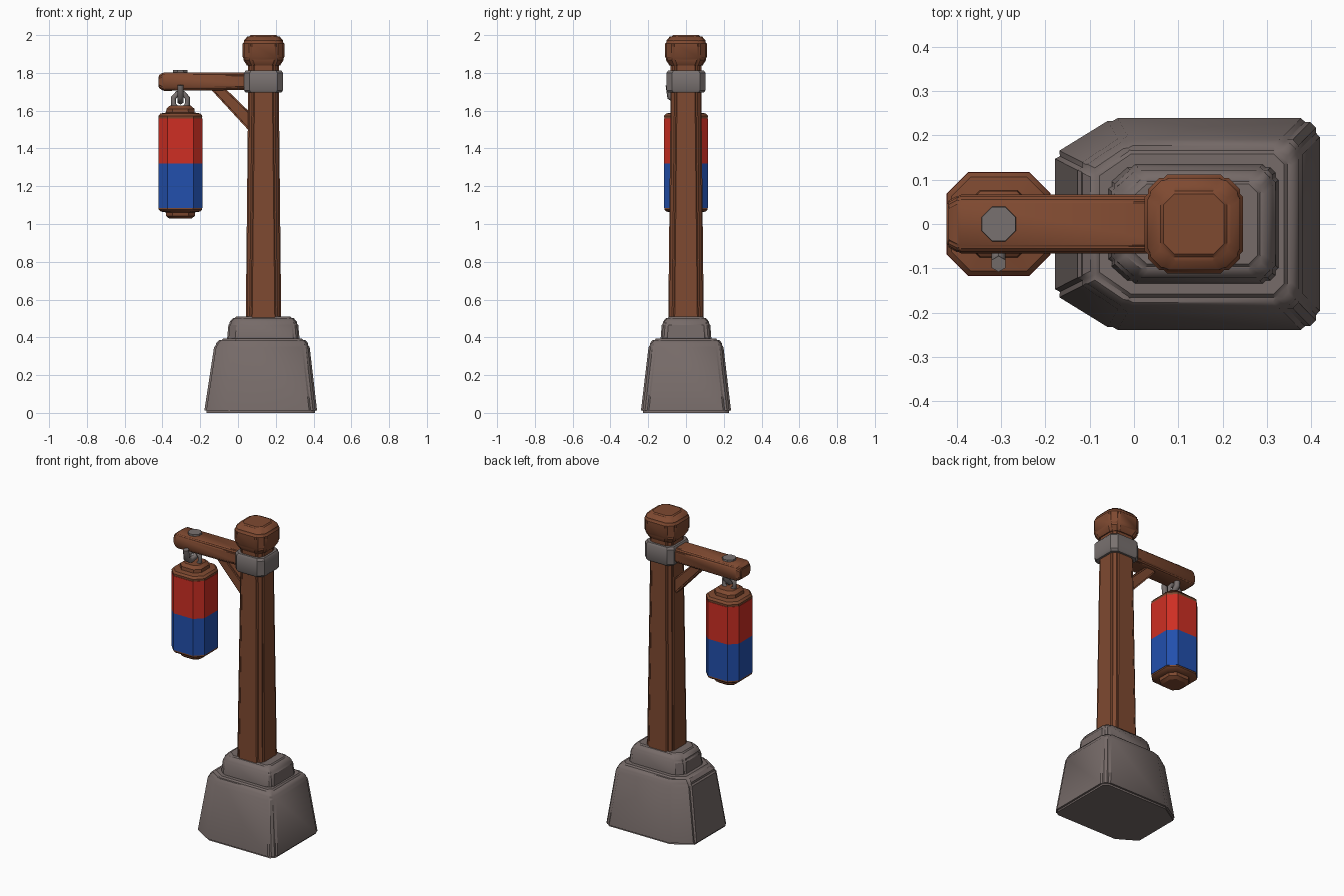
import bpy, bmesh, math
from mathutils import Vector

cube = bpy.data.objects.get("Cube")
if cube:
    bpy.data.objects.remove(cube, do_unlink=True)


def material(name, rgb):
    m = bpy.data.materials.new(name)
    m.use_nodes = True
    m.diffuse_color = (*rgb, 1)
    bsdf = m.node_tree.nodes["Principled BSDF"]
    bsdf.inputs["Base Color"].default_value = (*rgb, 1)
    bsdf.inputs["Roughness"].default_value = 0.8
    return m


WOOD = material("brown wood", (0.21, 0.067, 0.030))
STONE = material("grey stone", (0.18, 0.145, 0.138))
METAL = material("grey metal", (0.19, 0.165, 0.16))
RED = material("red paper", (0.62, 0.028, 0.017))
BLUE = material("blue paper", (0.016, 0.08, 0.42))


def finish(name, bm, mat, bevel=0.0, angle=35):
    """Round the edges a little, shade and link the part."""
    bmesh.ops.recalc_face_normals(bm, faces=bm.faces)
    if bevel:
        sharp = [e for e in bm.edges if e.is_manifold and e.calc_face_angle() > math.radians(20)]
        bmesh.ops.bevel(bm, geom=sharp, offset=bevel, segments=2, affect='EDGES', clamp_overlap=True)
    mesh = bpy.data.meshes.new(name)
    bm.to_mesh(mesh)
    bm.free()
    mesh.materials.append(mat)
    obj = bpy.data.objects.new(name, mesh)
    bpy.context.collection.objects.link(obj)
    bpy.ops.object.select_all(action='DESELECT')
    obj.select_set(True)
    bpy.context.view_layer.objects.active = obj
    bpy.ops.object.shade_smooth_by_angle(angle=math.radians(angle))
    return obj


def octagon(x0, x1, hy, cut, left_x=None, left_y=None):
    """Rectangle with cut corners; the -x corners may be cut differently."""
    lx = cut if left_x is None else left_x
    ly = cut if left_y is None else left_y
    half = [(x0, hy - ly), (x0 + lx, hy), (x1 - cut, hy), (x1, hy - cut)]
    return half + [(x, -y) for x, y in reversed(half)]


def loft(name, rings, mat, bevel=0.0, place=lambda x, y, z: (x, y, z)):
    """Skin a stack of (height, outline) rings and cap both ends."""
    bm = bmesh.new()
    loops = [[bm.verts.new(place(x, y, z)) for x, y in pts] for z, pts in rings]
    for a, b in zip(loops, loops[1:]):
        for i in range(len(a)):
            j = (i + 1) % len(a)
            bm.faces.new((a[i], a[j], b[j], b[i]))
    bm.faces.new(loops[0])
    bm.faces.new(loops[-1])
    return finish(name, bm, mat, bevel)


def stack(name, cx, levels, mat, bevel=0.0):
    """Upright part from (height, half width, corner cut) levels."""
    return loft(name, [(z, octagon(cx - r, cx + r, r, c)) for z, r, c in levels], mat, bevel)


def rod(name, points, radius, mat, closed=False, sides=6):
    """Tube swept along a flat path."""
    pts = [Vector(p) for p in points]
    n = len(pts)
    flat = (pts[1] - pts[0]).cross(pts[2] - pts[1]).normalized()
    bm = bmesh.new()
    loops = []
    for i, p in enumerate(pts):
        ahead = pts[(i + 1) % n] if closed or i < n - 1 else p
        behind = pts[i - 1] if closed or i else p
        side = (ahead - behind).normalized().cross(flat)
        turns = [2 * math.pi * k / sides for k in range(sides)]
        loops.append([bm.verts.new(p + radius * (side * math.cos(t) + flat * math.sin(t))) for t in turns])
    for i in range(n if closed else n - 1):
        a, b = loops[i], loops[(i + 1) % n]
        for k in range(sides):
            m = (k + 1) % sides
            bm.faces.new((a[k], a[m], b[m], b[k]))
    if not closed:
        bm.faces.new(loops[0])
        bm.faces.new(loops[-1])
    return finish(name, bm, mat, angle=65)


# Stone footing: wide block and stepped collar
loft("stone_base", [
    (0.0, octagon(-0.18, 0.42, 0.24, 0.03, 0.13, 0.08)),
    (0.36, octagon(-0.125, 0.378, 0.197, 0.03, 0.10, 0.065)),
    (0.395, octagon(-0.09, 0.35, 0.17, 0.03, 0.08, 0.055)),
], STONE, 0.012)
loft("stone_collar", [
    (0.37, octagon(-0.06, 0.328, 0.136, 0.025, 0.05, 0.045)),
    (0.475, octagon(-0.05, 0.318, 0.128, 0.025, 0.05, 0.045)),
    (0.51, octagon(-0.02, 0.288, 0.10, 0.025, 0.045, 0.04)),
], STONE, 0.01)

# Post with flared cap and metal band
POST_X = 0.135
stack("post", POST_X, [(0.48, 0.094, 0.026), (1.72, 0.081, 0.026), (1.86, 0.081, 0.026)], WOOD, 0.008)
stack("post_cap", POST_X, [
    (1.83, 0.082, 0.03), (1.875, 0.111, 0.04), (1.965, 0.111, 0.04), (2.0, 0.078, 0.03)], WOOD, 0.01)
stack("metal_band", POST_X, [
    (1.695, 0.094, 0.028), (1.708, 0.103, 0.03), (1.80, 0.103, 0.03), (1.813, 0.094, 0.028)], METAL)


# Cross arm, lofted along x with a tapered free end
def along_x(x, y, z):
    return (z, y, x)


loft("arm", [
    (-0.422, octagon(1.722, 1.785, 0.05, 0.012)),
    (-0.395, octagon(1.705, 1.803, 0.066, 0.014)),
    (0.12, octagon(1.71, 1.803, 0.066, 0.014)),
], WOOD, 0.005, along_x)


# Diagonal brace under the arm
def along_y(x, y, z):
    return (x, z, y)


brace = [(-0.16, 1.73), (-0.08, 1.73), (0.08, 1.575), (0.08, 1.47)]
loft("brace", [(-0.035, brace), (0.035, brace)], WOOD, 0.008, along_y)

# Metal fittings: plate on the arm, hook and ring
LAMP_X = -0.305
stack("bolt_plate", LAMP_X, [(1.79, 0.04, 0.024), (1.814, 0.038, 0.023)], METAL)
hook = [(0.025, 1.73), (0.025, 1.68), (0.0, 1.655), (-0.045, 1.65), (-0.082, 1.672), (-0.09, 1.735)]
rod("hook", [(LAMP_X, y, z) for y, z in hook], 0.018, METAL)
turns = [math.pi * (k + 0.5) / 4 for k in range(8)]
rod("lantern_ring", [(LAMP_X + 0.04 * math.cos(t), 0, 1.65 + 0.045 * math.sin(t)) for t in turns],
    0.014, METAL, closed=True)

# Lantern: wooden lids around two paper halves
stack("lantern_top", LAMP_X, [
    (1.55, 0.114, 0.046), (1.572, 0.116, 0.047), (1.585, 0.106, 0.043),
    (1.59, 0.076, 0.034), (1.61, 0.074, 0.033), (1.627, 0.055, 0.025)], WOOD)
stack("lantern_red_half", LAMP_X, [(1.32, 0.117, 0.048), (1.558, 0.117, 0.048)], RED)
stack("lantern_blue_half", LAMP_X, [(1.085, 0.117, 0.048), (1.32, 0.117, 0.048)], BLUE)
stack("lantern_bottom", LAMP_X, [
    (1.028, 0.058, 0.026), (1.042, 0.076, 0.034), (1.062, 0.078, 0.035),
    (1.066, 0.105, 0.043), (1.076, 0.115, 0.047), (1.095, 0.114, 0.046)], WOOD)
